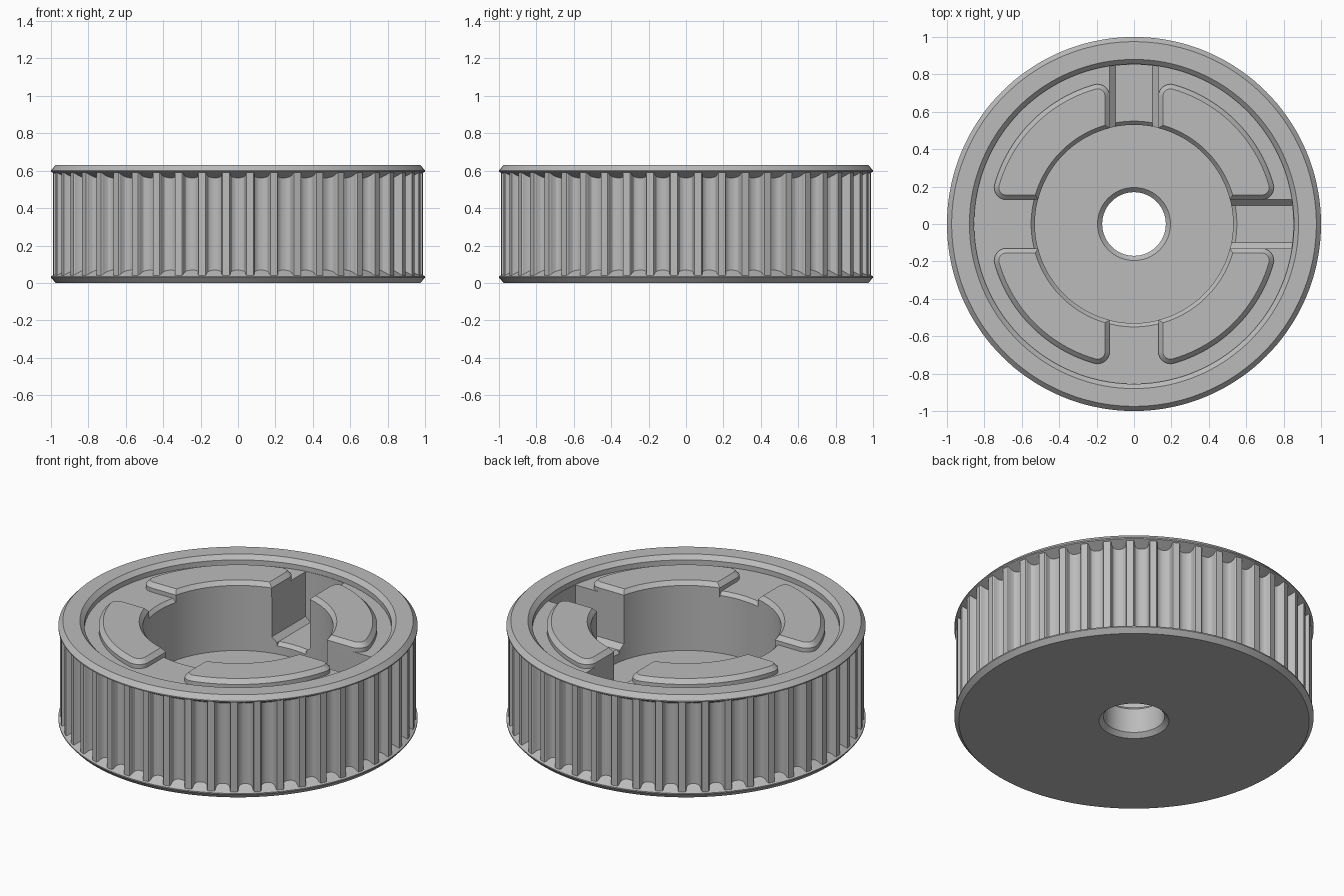
import bpy, bmesh
from math import sin, cos, pi, atan2, asin, sqrt, radians

cube = bpy.data.objects.get("Cube")
if cube:
    bpy.data.objects.remove(cube, do_unlink=True)

grey = bpy.data.materials.new("machined_grey")
grey.use_nodes = True
grey.diffuse_color = (0.5, 0.5, 0.5, 1)
grey.node_tree.nodes["Principled BSDF"].inputs["Base Color"].default_value = (0.5, 0.5, 0.5, 1)


def loft(name, layers, ring=False, turn=0):
    """Skin a stack of (outline, z) loops; ring joins last to first, else caps."""
    bm = bmesh.new()
    loops = [[bm.verts.new((x * cos(turn) - y * sin(turn), x * sin(turn) + y * cos(turn), z))
              for x, y in pts] for pts, z in layers]
    pairs = list(zip(loops, loops[1:]))
    if ring:
        pairs.append((loops[-1], loops[0]))
    else:
        bm.faces.new(loops[0])
        bm.faces.new(loops[-1])
    for a, b in pairs:
        n = len(a)
        for i in range(n):
            j = (i + 1) % n
            bm.faces.new((a[i], a[j], b[j], b[i]))
    bmesh.ops.recalc_face_normals(bm, faces=bm.faces)
    mesh = bpy.data.meshes.new(name)
    bm.to_mesh(mesh)
    bm.free()
    mesh.materials.append(grey)
    ob = bpy.data.objects.new(name, mesh)
    bpy.context.collection.objects.link(ob)
    return ob


def arc(r, a0, a1, n, cx=0, cy=0):
    return [(cx + r * cos(a0 + (a1 - a0) * i / n), cy + r * sin(a0 + (a1 - a0) * i / n))
            for i in range(n + 1)]


def circle(r, n=144):
    return arc(r, 0, 2 * pi, n)[:-1]


def activate(ob):
    bpy.ops.object.select_all(action='DESELECT')
    ob.select_set(True)
    bpy.context.view_layer.objects.active = ob


def smooth(ob):
    activate(ob)
    bpy.ops.object.shade_smooth_by_angle(angle=radians(25))


# Turned body: bore, base, flanges, rim and recessed hub
TOP, FLOOR, BASE = 0.63, 0.575, 0.2
HUB, WALL, BORE, C = 0.53, 0.855, 0.17, 0.025
profile = [(BORE + C, 0), (1 - C, 0), (1, 0.028), (1, 0.035), (0.938, 0.07),
           (0.938, TOP - 0.07), (1, TOP - 0.035), (1, TOP - 0.028), (1 - C, TOP),
           (WALL + C, TOP), (WALL, TOP - C), (WALL, FLOOR),
           (HUB + 0.02, FLOOR), (HUB, FLOOR - 0.02), (HUB, BASE),
           (BORE + C, BASE), (BORE, BASE - C), (BORE, C)]
body = loft("pulley_body", [(circle(r), z) for r, z in profile], ring=True)


# Two deep keyways, with chamfered floor and lip, towards +y and +x
def slot_outline(w, r):
    a = asin(w / r)
    return [(-w, 0.45), (w, 0.45)] + arc(r, pi / 2 - a, pi / 2 + a, 12)


SLOT = 0.27
for turn in (0, -pi / 2):
    cutters = [
        loft("slot_cutter", [(slot_outline(0.10, 0.852), SLOT),
                             (slot_outline(0.13, 0.852), SLOT + 0.03),
                             (slot_outline(0.13, 0.852), TOP - 0.03)], turn=turn),
        loft("slot_lip_cutter", [(slot_outline(0.099, HUB), SLOT - 0.02),
                                 (slot_outline(0.099, HUB + C), SLOT + 0.005)], turn=turn)]
    for cutter in cutters:
        cutter.hide_render = True
        mod = body.modifiers.new("cut", 'BOOLEAN')
        mod.operation = 'DIFFERENCE'
        mod.solver = 'EXACT'
        mod.object = cutter
        activate(body)
        bpy.ops.object.modifier_apply(modifier=mod.name)
        bpy.data.objects.remove(cutter, do_unlink=True)
smooth(body)

# Toothed band with rounded grooves
TEETH, TIP = 48, 0.99
half_groove = [(0.046, TIP), (0.042, 0.984), (0.040, 0.965), (0.034, 0.952),
               (0.023, 0.944), (0.010, 0.941)]
groove = [(-w, r) for w, r in half_groove] + [(w, r) for w, r in reversed(half_groove)]
outer, inner = [], []
for k in range(TEETH):
    for w, r in groove:
        a = 2 * pi * k / TEETH + w / TIP
        outer.append((r * cos(a), r * sin(a)))
        inner.append((0.9 * cos(a), 0.9 * sin(a)))
band = loft("toothed_band", [(outer, 0.037), (outer, TOP - 0.037),
                             (inner, TOP - 0.037), (inner, 0.037)], ring=True)
smooth(band)


# Four raised pads with chamfered edges around the hub
def pad_outline(side, r_out, r_in, fillet):
    cx = side + fillet
    cy = sqrt((r_out - fillet) ** 2 - cx ** 2)
    top = atan2(cy, cx)
    corner = arc(fillet, pi, top, 8, cx, cy)
    other = [(y, x) for x, y in reversed(corner)]
    a = asin(side / r_in)
    rim = arc(r_out, top, pi / 2 - top, 24)[1:-1]
    return corner + rim + other + arc(r_in, a, pi / 2 - a, 28)


low = pad_outline(0.13, 0.775, HUB - 0.001, 0.065)
high = pad_outline(0.13 + C, 0.775 - C, HUB + 0.02, 0.065 - C)
for i, name in enumerate(("back_left", "back_right", "front_right", "front_left")):
    pad = loft("pad_" + name, [(low, FLOOR - 0.03), (low, TOP - 0.03), (high, TOP - 0.005)],
               turn=i * pi / 2)
    smooth(pad)
